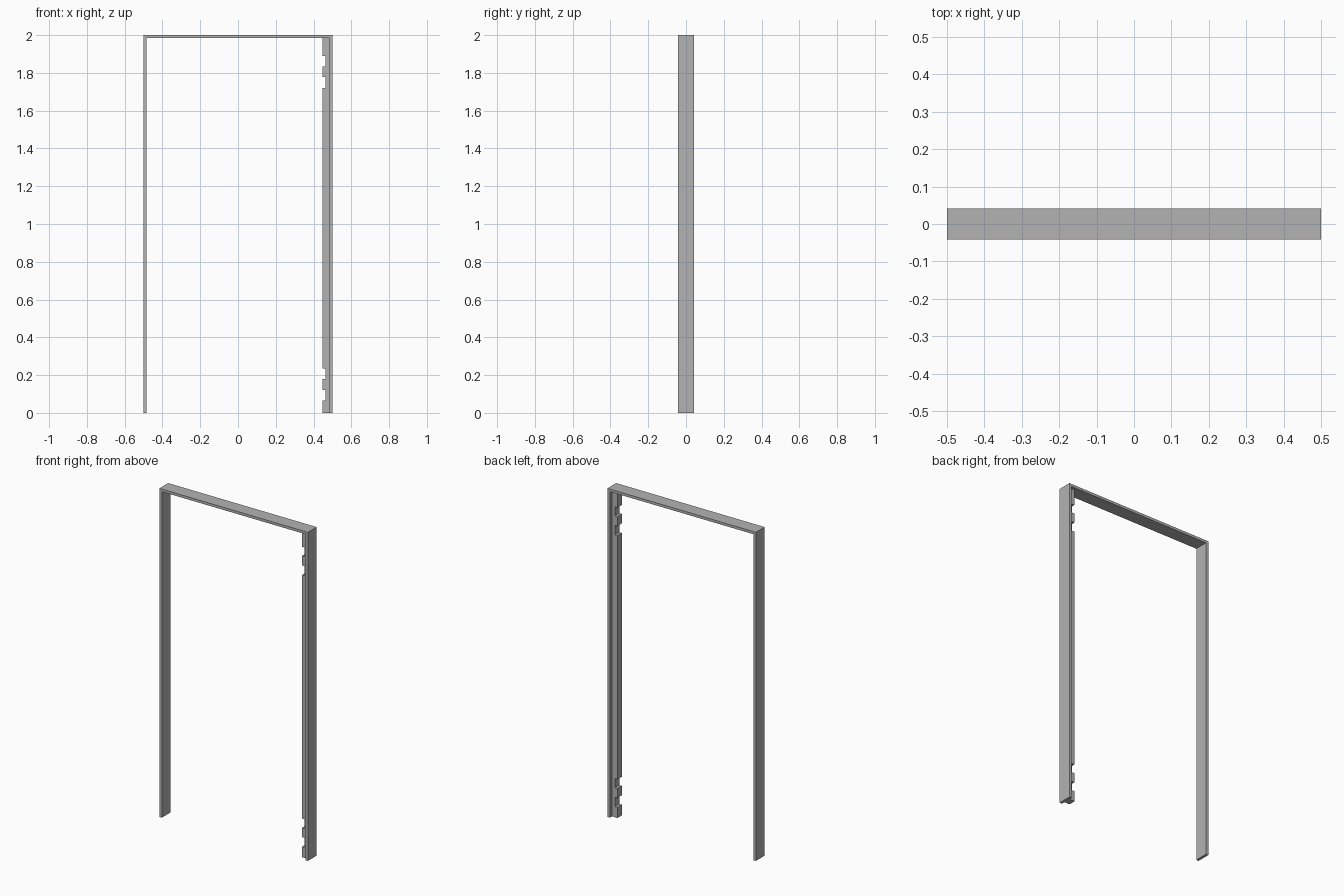
import bpy

cube = bpy.data.objects.get("Cube")
if cube:
    bpy.data.objects.remove(cube, do_unlink=True)

# One plain grey for the whole frame
grey = bpy.data.materials.new("plain grey")
grey.use_nodes = True
colour = (0.45, 0.45, 0.45, 1)
grey.diffuse_color = colour
grey.node_tree.nodes["Principled BSDF"].inputs["Base Color"].default_value = colour

HALF_WIDTH, HALF_DEPTH, HEIGHT, BOARD = 0.5, 0.042, 2.0, 0.016
INNER = HALF_WIDTH - BOARD


def extrude_profile(name, points, half_depth):
    """Closed x-z outline (counter-clockwise from the front), extruded along y."""
    n = len(points)
    verts = [(x, y, z) for y in (-half_depth, half_depth) for x, z in points]
    faces = [tuple(range(n)), tuple(reversed(range(n, 2 * n)))]
    for i in range(n):
        j = (i + 1) % n
        faces.append((j, i, i + n, j + n))
    mesh = bpy.data.meshes.new(name)
    mesh.from_pydata(verts, [], faces)
    mesh.materials.append(grey)
    obj = bpy.data.objects.new(name, mesh)
    bpy.context.collection.objects.link(obj)
    return obj


# Outer surround: two posts joined by a head board
W, I, TOP = HALF_WIDTH, INNER, HEIGHT - BOARD
extrude_profile("door_frame", [(-W, 0), (-I, 0), (-I, TOP), (I, TOP),
                               (I, 0), (W, 0), (W, HEIGHT), (-W, HEIGHT)], HALF_DEPTH)

# Notched strip on the inside of the left post
EDGE, CORE = 0.447, 0.464
notches = [(1.889, 1.835), (1.777, 1.719), (0.235, 0.18), (0.122, 0.065)]
outline = [(I, 0), (I, TOP), (EDGE, TOP)]
for upper, lower in notches:
    outline += [(EDGE, upper), (CORE, upper), (CORE, lower), (EDGE, lower)]
outline.append((EDGE, 0))
extrude_profile("notched_strip", outline, 0.021)
